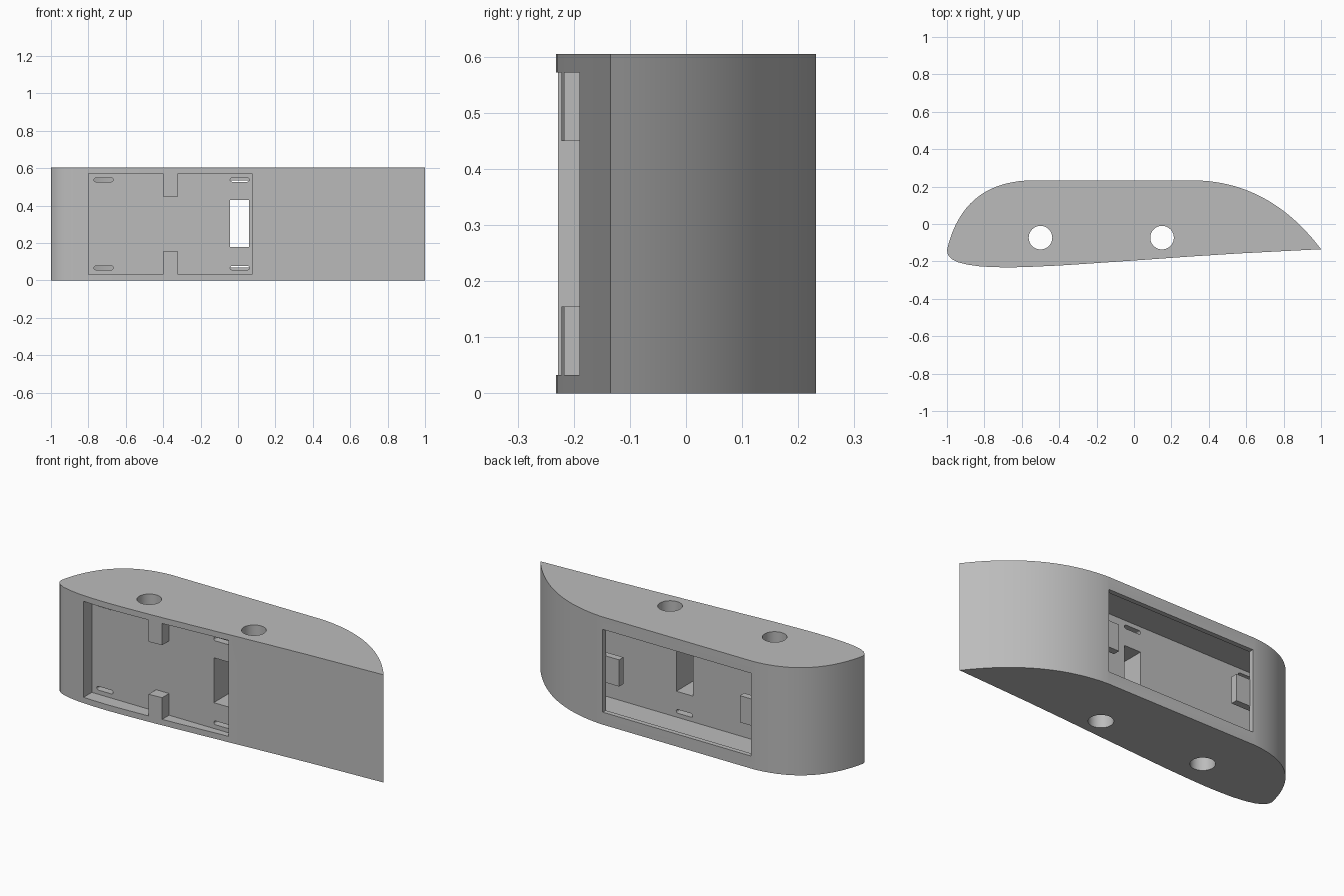
import bpy, bmesh, math

if "Cube" in bpy.data.objects:
    bpy.data.objects.remove(bpy.data.objects["Cube"])

H = 0.605          # body height
MID = H / 2

grey = bpy.data.materials.new("light grey")
grey.diffuse_color = (0.5, 0.5, 0.5, 1)
grey.use_nodes = True
grey.node_tree.nodes["Principled BSDF"].inputs["Base Color"].default_value = grey.diffuse_color


def bezier(a, c, b, n):
    """Points on a quadratic curve from a to b with control point c."""
    return [tuple((1 - t) ** 2 * a[k] + 2 * t * (1 - t) * c[k] + t * t * b[k] for k in (0, 1))
            for t in (i / n for i in range(n + 1))]


def prism(name, pts, lo, hi, axis="z"):
    """Extrude an outline along z (xy outline) or along y (xz outline)."""
    bm = bmesh.new()

    def at(p, d):
        return (p[0], p[1], d) if axis == "z" else (p[0], d, p[1])
    low = [bm.verts.new(at(p, lo)) for p in pts]
    high = [bm.verts.new(at(p, hi)) for p in pts]
    bm.faces.new(low)
    bm.faces.new(high)
    n = len(pts)
    for i in range(n):
        j = (i + 1) % n
        bm.faces.new((low[i], low[j], high[j], high[i]))
    bmesh.ops.recalc_face_normals(bm, faces=bm.faces)
    me = bpy.data.meshes.new(name)
    bm.to_mesh(me)
    bm.free()
    me.materials.append(grey)
    ob = bpy.data.objects.new(name, me)
    bpy.context.collection.objects.link(ob)
    return ob


def rect(x0, x1, z0, z1):
    return [(x0, z0), (x1, z0), (x1, z1), (x0, z1)]


def circle(x, y, r, n=48):
    return [(x + r * math.cos(2 * math.pi * i / n), y + r * math.sin(2 * math.pi * i / n))
            for i in range(n)]


def stadium(x0, x1, z, r, n=6):
    right = [(x1 - r + r * math.cos(a), z + r * math.sin(a))
             for a in (-math.pi / 2 + math.pi * i / n for i in range(n + 1))]
    left = [(x0 + r - r * math.cos(a), z - r * math.sin(a))
            for a in (-math.pi / 2 + math.pi * i / n for i in range(n + 1))]
    return right + left


# Wing-shaped body
front = [(-0.995, -0.165), (-0.975, -0.187), (-0.94, -0.205), (-0.89, -0.217), (-0.82, -0.227),
         (-0.74, -0.231), (-0.65, -0.232), (-0.55, -0.229), (-0.4, -0.222), (-0.32, -0.217),
         (-0.1, -0.202), (0.075, -0.19), (0.3, -0.174), (0.55, -0.158), (0.8, -0.145)]
tip_curve = bezier((1, -0.135), (0.74, 0.21), (0.36, 0.232), 20)
nose_curve = bezier((-0.58, 0.232), (-0.92, 0.21), (-1, -0.14), 20)
body = prism("body", front + tip_curve + nose_curve, 0, H)


def combine(cutter, op):
    """Apply a boolean to the body and remove the helper."""
    cutter.hide_render = True
    m = body.modifiers.new("cut", "BOOLEAN")
    m.operation, m.solver, m.object = op, "EXACT", cutter
    bpy.context.view_layer.objects.active = body
    bpy.ops.object.modifier_apply(modifier=m.name)
    bpy.data.objects.remove(cutter)


# Hollow rear chamber following the outer curve
chamber = bezier((0.83, 0), (0.66, 0.19), (0.355, 0.205), 12) + \
    bezier((-0.57, 0.205), (-0.85, 0.19), (-0.915, 0), 12)
combine(prism("chamber", chamber, 0.033, H - 0.033), "DIFFERENCE")

# Rear opening, framed by a thin lip
combine(prism("rear_opening", rect(-0.565, 0.355, 0.07, H - 0.07), 0.15, 0.3, "y"), "DIFFERENCE")

# Front pocket with a retaining tab above and below
b, t = 0.033, H - 0.033
pocket = [(-0.8, b), (-0.4, b), (-0.4, 0.155), (-0.32, 0.155), (-0.32, b), (0.075, b),
          (0.075, t), (-0.32, t), (-0.32, H - 0.155), (-0.4, H - 0.155), (-0.4, t), (-0.8, t)]
combine(prism("front_pocket", pocket, -0.3, -0.155, "y"), "DIFFERENCE")

# Cable window and four strap slots through the inner wall
combine(prism("window", rect(-0.042, 0.06, 0.178, 0.43), -0.3, 0.05, "y"), "DIFFERENCE")
for x in (-0.77, -0.042):
    for z in (0.067, H - 0.067):
        combine(prism("slot", stadium(x, x + 0.103, z, 0.0105), -0.18, 0.03, "y"), "DIFFERENCE")

# Vertical bolt holes
for x in (-0.5, 0.15):
    combine(prism("bolt_hole", circle(x, -0.073, 0.063), -0.1, H + 0.1), "DIFFERENCE")

# Catch tabs under the rear lip
for x0, x1 in ((-0.62, -0.48), (0.27, 0.41)):
    combine(prism("catch_tab", rect(x0, x1, MID - 0.075, MID + 0.075), 0.17, 0.208, "y"), "UNION")

bpy.ops.object.select_all(action="DESELECT")
body.select_set(True)
bpy.context.view_layer.objects.active = body
bpy.ops.object.shade_smooth_by_angle(angle=math.radians(25))
